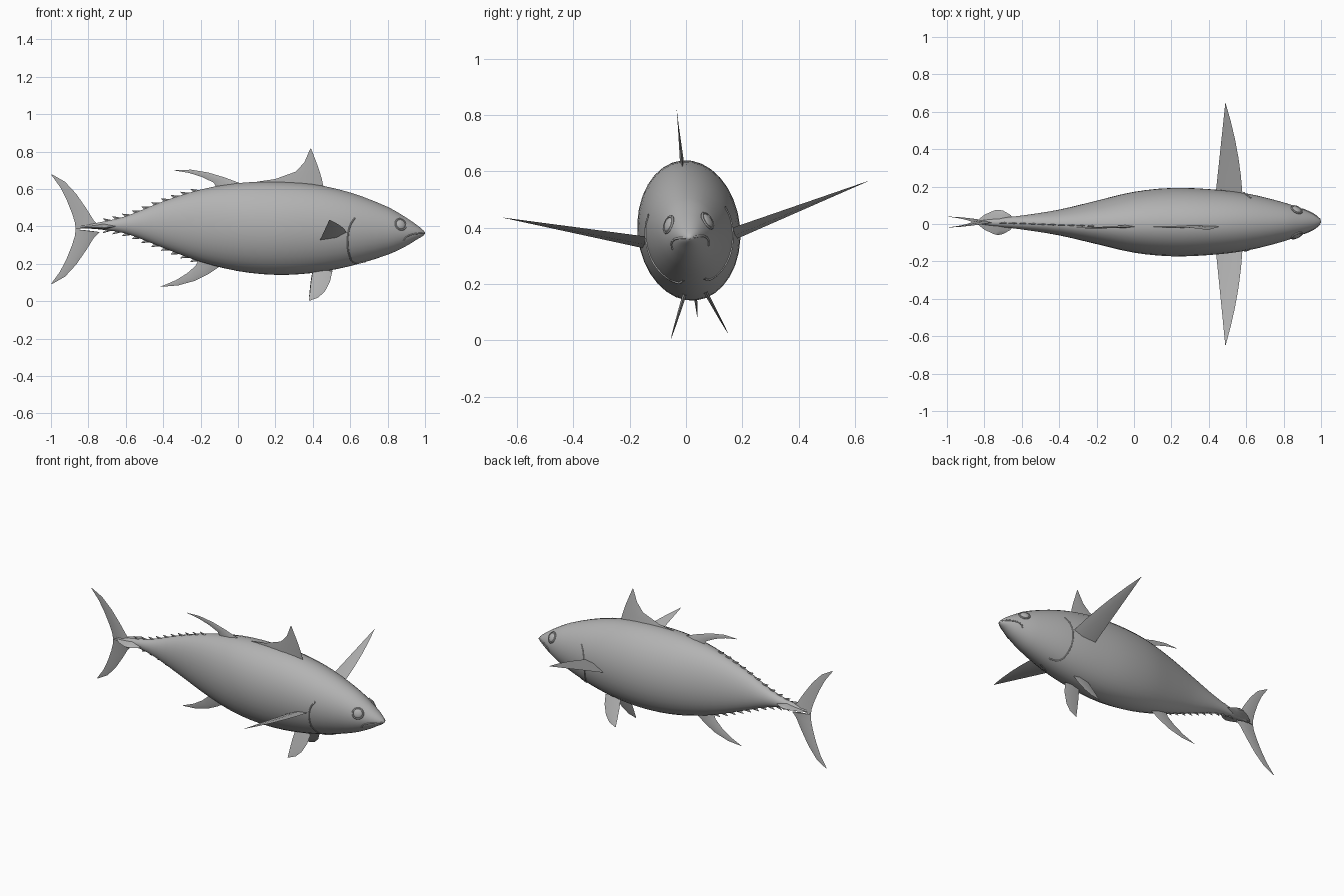
import bpy, bmesh, math
from mathutils import Matrix, Vector

cube = bpy.data.objects.get("Cube")
if cube:
    bpy.data.objects.remove(cube, do_unlink=True)

grey = bpy.data.materials.new("plain grey")
grey.use_nodes = True
COLOUR = (0.45, 0.45, 0.45, 1)
grey.diffuse_color = COLOUR
grey.node_tree.nodes["Principled BSDF"].inputs["Base Color"].default_value = COLOUR

# The whole fish leans slightly about its long axis
ROLL = (Matrix.Translation((0, 0.01, 0.39)) @ Matrix.Rotation(0.1, 4, 'X')
        @ Matrix.Translation((0, 0, -0.39)))

# Body stations: x, top, bottom, half width
STATIONS = [(-0.84, 0.405, 0.39, 0.006), (-0.75, 0.42, 0.385, 0.02),
            (-0.6, 0.455, 0.362, 0.037), (-0.4, 0.535, 0.285, 0.068),
            (-0.2, 0.598, 0.21, 0.115), (0, 0.633, 0.16, 0.162),
            (0.2, 0.64, 0.14, 0.182), (0.4, 0.627, 0.15, 0.176),
            (0.6, 0.582, 0.187, 0.153), (0.8, 0.505, 0.248, 0.104),
            (0.9, 0.447, 0.295, 0.068), (0.96, 0.405, 0.332, 0.04),
            (0.99, 0.38, 0.35, 0.018), (1.0, 0.368, 0.36, 0.005)]


def section(x):
    """Smoothly interpolated top, bottom and half width at x."""
    n = len(STATIONS)
    i = max(k for k in range(n - 1) if k == 0 or STATIONS[k][0] <= x)
    a, b = STATIONS[i], STATIONS[i + 1]
    before, after = STATIONS[max(i - 1, 0)], STATIONS[min(i + 2, n - 1)]
    span = b[0] - a[0]
    t = (x - a[0]) / span
    out = []
    for k in (1, 2, 3):
        m0 = (b[k] - before[k]) / (b[0] - before[0]) * span
        m1 = (after[k] - a[k]) / (after[0] - a[0]) * span
        out.append((2*t**3 - 3*t*t + 1) * a[k] + (t**3 - 2*t*t + t) * m0
                   + (3*t*t - 2*t**3) * b[k] + (t**3 - t*t) * m1)
    return out


def skin(x, z, side):
    """Point on the flank at the given x and z."""
    top, bottom, half = section(x)
    s = (2 * z - top - bottom) / (top - bottom)
    return Vector((x, side * half * math.sqrt(max(0, 1 - s * s)), z))


def finish(obj, angle=40):
    obj.matrix_world = ROLL
    obj.data.materials.append(grey)
    if obj.type == 'MESH':
        obj.data.shade_smooth()
        obj.data.set_sharp_from_angle(angle=math.radians(angle))
    return obj


def loft(name, rings, angle=40):
    """Skin closed rings of points and cap both ends."""
    bm = bmesh.new()
    loops = [[bm.verts.new(p) for p in ring] for ring in rings]
    n = len(loops[0])
    for a, b in zip(loops, loops[1:]):
        for k in range(n):
            bm.faces.new((a[k], a[(k + 1) % n], b[(k + 1) % n], b[k]))
    bm.faces.new(loops[0])
    bm.faces.new(loops[-1])
    bmesh.ops.remove_doubles(bm, verts=bm.verts, dist=0.00005)
    bmesh.ops.recalc_face_normals(bm, faces=bm.faces)
    mesh = bpy.data.meshes.new(name)
    bm.to_mesh(mesh)
    bm.free()
    obj = bpy.data.objects.new(name, mesh)
    bpy.context.collection.objects.link(obj)
    return finish(obj, angle)


def fin(name, lead, trail, thick, normal=(0, 1, 0)):
    """Thin blade between a leading and a trailing edge, sharp at the tip."""
    n = Vector(normal).normalized()
    rings = []
    for i, (a, b) in enumerate(zip(lead, trail)):
        a, b = Vector(a), Vector(b)
        mid = a.lerp(b, 0.4)
        t = n * thick * (1 - i / (len(lead) - 0.9))
        rings.append([a, mid + t, b, mid - t])
    return loft(name, rings, 30)


def flat(points):
    return [(x, 0, z) for x, z in points]


def ridge(name, points, radius):
    curve = bpy.data.curves.new(name, 'CURVE')
    curve.dimensions = '3D'
    curve.bevel_depth = radius
    curve.bevel_resolution = 1
    curve.resolution_u = 6
    spline = curve.splines.new('BEZIER')
    spline.bezier_points.add(len(points) - 1)
    for bp, p in zip(spline.bezier_points, points):
        bp.co = p
        bp.handle_left_type = bp.handle_right_type = 'AUTO'
    obj = bpy.data.objects.new(name, curve)
    bpy.context.collection.objects.link(obj)
    return finish(obj)


# Body
rings = []
SIDES = 32
for a, b in zip(STATIONS, STATIONS[1:]):
    for step in range(3):
        x = a[0] + (b[0] - a[0]) * step / 3
        rings.append((x, section(x)))
rings.append((1.0, STATIONS[-1][1:]))
loft("body", [[(x, w * math.cos(k * math.tau / SIDES),
                (t + b) / 2 + (t - b) / 2 * math.sin(k * math.tau / SIDES))
               for k in range(SIDES)] for x, (t, b, w) in rings])

# Tail fin lobes
lead = [(-0.74, 0.40), (-0.77, 0.43), (-0.81, 0.495), (-0.865, 0.575),
        (-0.925, 0.64), (-0.995, 0.68)]
trail = [(-0.868, 0.385), (-0.872, 0.42), (-0.887, 0.47), (-0.915, 0.54),
         (-0.95, 0.61), (-0.998, 0.677)]
fin("upper_tail_fin", flat(lead), flat(trail), 0.009)
fin("lower_tail_fin", flat([(x, 0.77 - z) for x, z in lead]),
    flat([(x, 0.77 - z) for x, z in trail]), 0.009)

# Fins along the back and belly
fin("first_dorsal_fin",
    flat([(0.46, 0.6), (0.447, 0.66), (0.43, 0.715), (0.415, 0.755), (0.39, 0.82)]),
    flat([(0, 0.625), (0.2, 0.655), (0.31, 0.695), (0.355, 0.745), (0.385, 0.815)]), 0.008)
fin("second_dorsal_fin",
    flat([(0.03, 0.625), (-0.07, 0.663), (-0.16, 0.69), (-0.25, 0.705), (-0.34, 0.702)]),
    flat([(-0.11, 0.6), (-0.13, 0.635), (-0.19, 0.665), (-0.26, 0.687), (-0.335, 0.7)]), 0.008)
fin("anal_fin",
    flat([(-0.09, 0.19), (-0.16, 0.143), (-0.23, 0.108), (-0.32, 0.083), (-0.42, 0.075)]),
    flat([(-0.21, 0.225), (-0.225, 0.19), (-0.27, 0.15), (-0.33, 0.112), (-0.415, 0.076)]), 0.008)

# Finlets between the rear fins and the tail
for i in range(10):
    x = -0.2 - 0.052 * i
    top, bottom, _ = section(x)
    back_top, back_bottom, _ = section(x - 0.05)
    for name, z0, z1, up in (("upper", top, back_top, 1), ("lower", bottom, back_bottom, -1)):
        tip = (x - 0.055, z1 + 0.018 * up)
        fin(f"{name}_finlet_{i + 1}", flat([(x, z0 - 0.004 * up), tip]),
            flat([(x - 0.035, z1 - 0.004 * up), (tip[0], tip[1] - 0.003 * up)]), 0.005)

# Paired parts
for side, word in ((1, "left"), (-1, "right")):
    # Pectoral fin, swept outward and slightly up
    root_y, tip_y = 0.15, 0.65
    lead, trail = [], []
    for t in (0, 0.2, 0.4, 0.6, 0.8, 1):
        y = side * (root_y + (tip_y - root_y) * t)
        lead.append((0.58 - 0.03 * t - 0.06 * t * t, y, 0.383 + 0.118 * t))
        trail.append((0.437 + 0.051 * t, y, 0.338 + 0.162 * t))
    fin(f"{word}_pectoral_fin", lead, trail, 0.012, (-0.25, -0.2 * side, 1))

    # Pelvic fin, splayed out below the belly
    def splay(points):
        return [(x, side * (0.04 + (0.16 - z) * 0.42), z) for x, z in points]
    fin(f"{word}_pelvic_fin",
        splay([(0.505, 0.165), (0.492, 0.11), (0.465, 0.06), (0.43, 0.028), (0.385, 0.012)]),
        splay([(0.4, 0.165), (0.39, 0.11), (0.385, 0.065), (0.382, 0.035), (0.38, 0.012)]),
        0.007, (0, side, 0.42))

    # Tail keel
    fin(f"{word}_tail_keel",
        [(-0.63, 0, 0.405), (-0.66, side * 0.04, 0.403), (-0.70, side * 0.063, 0.402),
         (-0.72, side * 0.067, 0.402)],
        [(-0.85, 0, 0.395), (-0.8, side * 0.04, 0.397), (-0.75, side * 0.063, 0.4),
         (-0.735, side * 0.067, 0.402)], 0.018, (0, 0, 1))

    # Eye and its rim, facing out from the skin
    spot = skin(0.87, 0.418, side)
    out = (skin(0.89, 0.418, side) - skin(0.85, 0.418, side)).cross(
        skin(0.87, 0.43, side) - skin(0.87, 0.406, side))
    if out.y * side < 0:
        out.negate()
    turn = Matrix.Translation(spot) @ out.to_track_quat('Z', 'Y').to_matrix().to_4x4()
    bpy.ops.mesh.primitive_uv_sphere_add(segments=20, ring_count=10, radius=0.027)
    eye = bpy.context.object
    eye.name = f"{word}_eye"
    eye.data.transform(turn @ Matrix.Diagonal((1, 1, 0.4, 1)))
    finish(eye)
    bpy.ops.mesh.primitive_torus_add(major_segments=24, minor_segments=6,
                                     major_radius=0.03, minor_radius=0.005)
    rim = bpy.context.object
    rim.name = f"{word}_eye_rim"
    rim.data.transform(turn)
    finish(rim)

    # Lip line and gill cover edge
    ridge(f"{word}_lip", [skin(x, z, side) for x, z in
          ((0.995, 0.365), (0.96, 0.366), (0.92, 0.36), (0.9, 0.35), (0.885, 0.33))], 0.004)
    ridge(f"{word}_gill_edge", [skin(x, z, side) for x, z in
          ((0.625, 0.46), (0.6, 0.42), (0.587, 0.34), (0.595, 0.26), (0.625, 0.21), (0.68, 0.215))],
          0.004)
